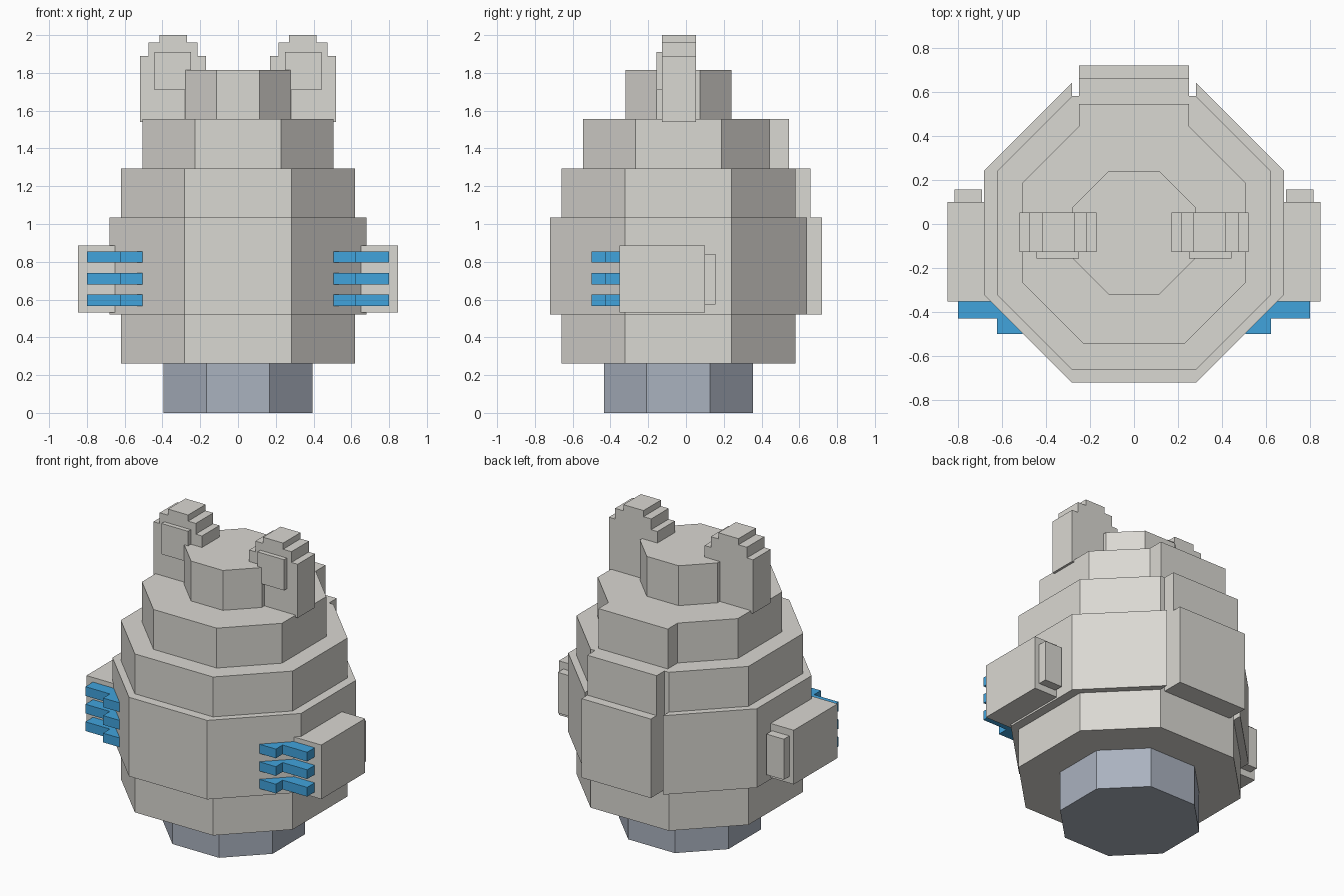
import bpy, bmesh

cube = bpy.data.objects.get("Cube")
if cube:
    bpy.data.objects.remove(cube, do_unlink=True)


def make_material(name, rgb):
    mat = bpy.data.materials.new(name)
    mat.use_nodes = True
    mat.diffuse_color = (*rgb, 1)
    mat.node_tree.nodes["Principled BSDF"].inputs["Base Color"].default_value = (*rgb, 1)
    return mat


STONE = make_material("warm grey", (0.70, 0.686, 0.645))
SLATE = make_material("slate grey", (0.402, 0.445, 0.521))
BLUE = make_material("claw blue", (0.053, 0.366, 0.716))

CY = -0.04  # centre of the round body along y


def prism(name, outline, low, high, mat, axis="z"):
    """Extrude a 2D outline: (x, y) along z, or (x, z) along y."""
    def place(p, t):
        return (p[0], p[1], t) if axis == "z" else (p[0], t, p[1])
    bm = bmesh.new()
    face = bm.faces.new([bm.verts.new(place(p, low)) for p in outline])
    new = bmesh.ops.extrude_face_region(bm, geom=[face])["geom"]
    shift = place((0, 0), high - low)
    bmesh.ops.translate(bm, vec=shift,
                        verts=[v for v in new if isinstance(v, bmesh.types.BMVert)])
    bmesh.ops.recalc_face_normals(bm, faces=bm.faces)
    mesh = bpy.data.meshes.new(name)
    bm.to_mesh(mesh)
    bm.free()
    mesh.materials.append(mat)
    obj = bpy.data.objects.new(name, mesh)
    bpy.context.collection.objects.link(obj)
    return obj


def box(name, x, y, z, mat):
    corners = [(x[0], y[0]), (x[1], y[0]), (x[1], y[1]), (x[0], y[1])]
    return prism(name, corners, z[0], z[1], mat)


def octagon(r, f):
    """Octagon of half width r whose straight sides have half length f."""
    pts = [(f, -r), (r, -f), (r, f), (f, r), (-f, r), (-r, f), (-r, -f), (-f, -r)]
    return [(x, y + CY) for x, y in pts]


# Stacked body
for name, r, f, low, high, mat in (
        ("base", 0.395, 0.168, 0.0, 0.265, SLATE),
        ("body", 0.62, 0.282, 0.262, 1.295, STONE),
        ("shoulders", 0.505, 0.228, 1.29, 1.555, STONE),
        ("head", 0.28, 0.115, 1.55, 1.815, STONE)):
    prism(name, octagon(r, f), low, high, mat)

# Wide belt with a grooved plate at the back
belt = octagon(0.68, 0.282)
belt[4:4] = [(0.282, 0.58), (0.25, 0.58), (0.25, 0.72),
             (-0.25, 0.72), (-0.25, 0.58), (-0.282, 0.58)]
prism("belt", belt, 0.52, 1.035, STONE)

# Back plates above the belt
box("upper_back_plate", (-0.25, 0.25), (0.5, 0.66), (1.03, 1.295), STONE)
box("shoulder_back_plate", (-0.25, 0.25), (0.3, 0.545), (1.29, 1.555), STONE)

# Stepped ear outline in x and z
EAR = [(0.17, 1.54), (0.52, 1.54), (0.52, 1.89), (0.475, 1.89), (0.475, 1.96),
       (0.415, 1.96), (0.415, 2.0), (0.27, 2.0), (0.27, 1.96), (0.215, 1.96),
       (0.215, 1.89), (0.17, 1.89)]
# Stepped claw outline in x and y
CLAW = [(0.505, -0.30), (0.505, -0.50), (0.623, -0.50), (0.623, -0.43),
        (0.80, -0.43), (0.80, -0.30)]

for side, s in (("left", 1), ("right", -1)):
    # Ear and its raised inner panel
    prism(f"{side}_ear", [(s * x, z) for x, z in EAR], -0.128, 0.052, STONE, "y")
    box(f"{side}_inner_ear", (s * 0.25, s * 0.442), (-0.157, -0.12), (1.71, 1.91), STONE)
    # Arm and the pad behind it
    box(f"{side}_arm", (s * 0.55, s * 0.847), (-0.352, 0.1), (0.532, 0.885), STONE)
    box(f"{side}_arm_pad", (s * 0.69, s * 0.815), (0.05, 0.157), (0.575, 0.84), STONE)
    # Three claws
    for i in range(3):
        z = 0.566 + 0.1145 * i
        prism(f"{side}_claw_{i + 1}", [(s * x, y) for x, y in CLAW], z, z + 0.06, BLUE)
